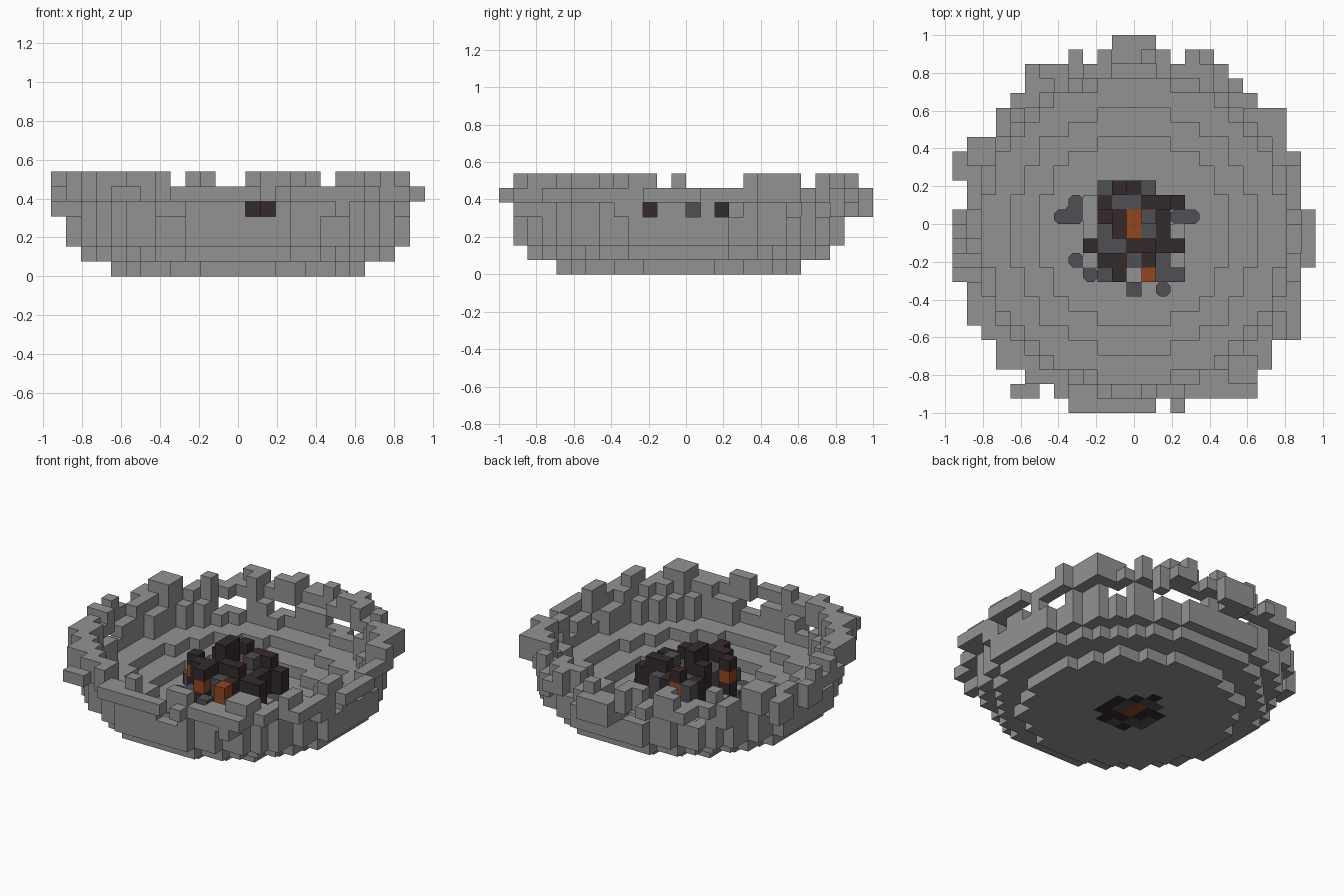
import bpy, bmesh, math, random
from mathutils import Vector

random.seed(11)
U = 2 / 26          # edge of one cube

if "Cube" in bpy.data.objects:
    bpy.data.objects.remove(bpy.data.objects["Cube"])


def material(name, rgb):
    m = bpy.data.materials.new(name)
    m.use_nodes = True
    m.diffuse_color = (*rgb, 1)
    bsdf = m.node_tree.nodes["Principled BSDF"]
    bsdf.inputs["Base Color"].default_value = (*rgb, 1)
    bsdf.inputs["Roughness"].default_value = 0.9
    return m


STONE = material("grey stone", (0.29, 0.29, 0.29))
SLATE = material("slate grey", (0.08, 0.08, 0.09))
CHAR = material("charred brown", (0.036, 0.023, 0.025))
EMBER = material("ember orange", (0.29, 0.062, 0.014))


def voxels(name, cells, mat, clip=0):
    """Join cubes into one shell, leaving out the faces between neighbours."""
    cells = set(cells)
    bm = bmesh.new()
    for cell in cells:
        c = Vector(cell)
        for axis in range(3):
            for sign in (-1, 1):
                n = Vector((0, 0, 0))
                n[axis] = sign
                if tuple(int(v) for v in c + n) in cells:
                    continue
                a = Vector((0, 0, 0))
                a[(axis + 1) % 3] = 1
                b = n.cross(a)
                mid = c + n / 2
                corners = [mid + (s * a + t * b) / 2
                           for s, t in ((-1, -1), (1, -1), (1, 1), (-1, 1))]
                bm.faces.new([bm.verts.new((p.x * U, (p.y - 0.5) * U, (p.z + 0.5) * U))
                              for p in corners])
    bmesh.ops.remove_doubles(bm, verts=bm.verts, dist=U / 100)
    if clip:
        upright = [e for e in bm.edges
                   if abs(e.verts[0].co.z - e.verts[1].co.z) > U / 2
                   and len(e.link_faces) == 2 and e.calc_face_angle() > 0.1]
        bmesh.ops.bevel(bm, geom=upright, offset=clip, segments=1, affect='EDGES')
    mesh = bpy.data.meshes.new(name)
    bm.to_mesh(mesh)
    bm.free()
    mesh.materials.append(mat)
    obj = bpy.data.objects.new(name, mesh)
    bpy.context.collection.objects.link(obj)


def ring(inner, outer, level):
    n = range(-13, 14)
    return {(i, j, level) for i in n for j in n if inner < math.hypot(i, j) <= outer}


# Rubble heap plan, back row first: letter -> (material, height in cubes)
# H is a charred column with one glowing cube under its cap
HEAP = {"D": (CHAR, 6), "d": (CHAR, 5), "e": (CHAR, 4), "H": (CHAR, 5),
        "B": (SLATE, 5), "S": (SLATE, 4), "s": (SLATE, 3),
        "O": (EMBER, 4), "g": (STONE, 2)}
PLAN = ["...SHeS...",
        ".tgeSSdde.",
        "ttgdDOBett",
        "..gSDOSeg.",
        "..HSSddee.",
        ".tgddSesg.",
        "..tsHgOss.",
        ".....s.t.."]
heap = {CHAR: set(), SLATE: set(), EMBER: set(), STONE: set()}
pebbles, sunk = set(), set()
for row, line in enumerate(PLAN):
    for col, letter in enumerate(line):
        i, j = col - 5, 3 - row
        if letter == "t":
            pebbles.add((i, j, 1))
        elif letter in HEAP:
            mat, height = HEAP[letter]
            deep = abs(i) + abs(j) < 4 and mat != STONE
            if deep:
                sunk.add((i, j, 0))
            for k in range(0 if deep else 1, height):
                glowing = letter == "H" and k == 3
                heap[EMBER if glowing else mat].add((i, j, k))

voxels("charred_rubble", heap[CHAR], CHAR)
voxels("slate_rubble", heap[SLATE], SLATE)
voxels("embers", heap[EMBER], EMBER)
voxels("loose_stones", heap[STONE], STONE)
voxels("loose_pebbles", pebbles, SLATE, clip=U * 0.28)

# Stepped bowl
voxels("floor", ring(-1, 8.5, 0) - sunk, STONE)
voxels("lower_step", ring(6.5, 10.5, 1), STONE)
voxels("upper_step", ring(8.5, 11.5, 2), STONE)

# Wall, broken through in places on its top course
GAPS = [(3, 8), (14, 24), (40, 50), (63, 83), (98, 108), (123, 134),
        (184, 196), (240, 252), (273, 283), (347, 353)]


def bearing(i, j):
    return math.degrees(math.atan2(j, i)) % 360


def in_gap(i, j):
    return any(a < bearing(i, j) < b for a, b in GAPS)


wall = ring(10.4, 11.5, 3)
wall |= {c for c in ring(10.4, 11.5, 4) if not in_gap(c[0], c[1])}
voxels("wall", wall, STONE)

# Ragged outline of the rim: first and last cube of each row, front to back
FIRST = [-4, -8, -7, -9, -9, -10, -11, -11, -11, -12, -12, -12, -12, -12,
         -11, -11, -12, -12, -11, -9, -9, -8, -7, -7, -4, -1]
LAST = [3, 8, 8, 9, 9, 11, 11, 11, 11, 11, 12, 12, 12, 12,
        11, 11, 11, 11, 10, 10, 10, 8, 7, 6, 5, 1]
NOTCHES = {(2, -12), (-6, -11), (-3, 12), (3, 12)}
outline = {(i, j) for j, (a, b) in enumerate(zip(FIRST, LAST), -12)
           for i in range(a, b + 1)} - NOTCHES
band = sorted(c for c in outline if math.hypot(*c) > 11.1)
voxels("rim", {(i, j, 5) for i, j in band}, STONE)

# Blocks hanging under the rim and standing on it, in short runs
SECTOR = 6
hanging = {s for s in range(360 // SECTOR) if random.random() < 0.15}
standing = {s for s in range(360 // SECTOR) if random.random() < 0.62}
under, upper = set(), set()
for i, j in band:
    sector = int(bearing(i, j) // SECTOR)
    r = math.hypot(i, j)
    if r > 11.5 and i < 12 and j > -12 and not in_gap(i, j):
        if sector in hanging or i == -12 or j == 13:
            under.add((i, j, 4))
    open_column = i in (-4, -1, 0, 6, 12) or j in (-12, -1, 2, 13)
    if sector in standing and r < 13 and not open_column:
        upper.add((i, j, 6))
voxels("rim_underside_blocks", under, STONE)
voxels("rim_top_blocks", upper, STONE)
